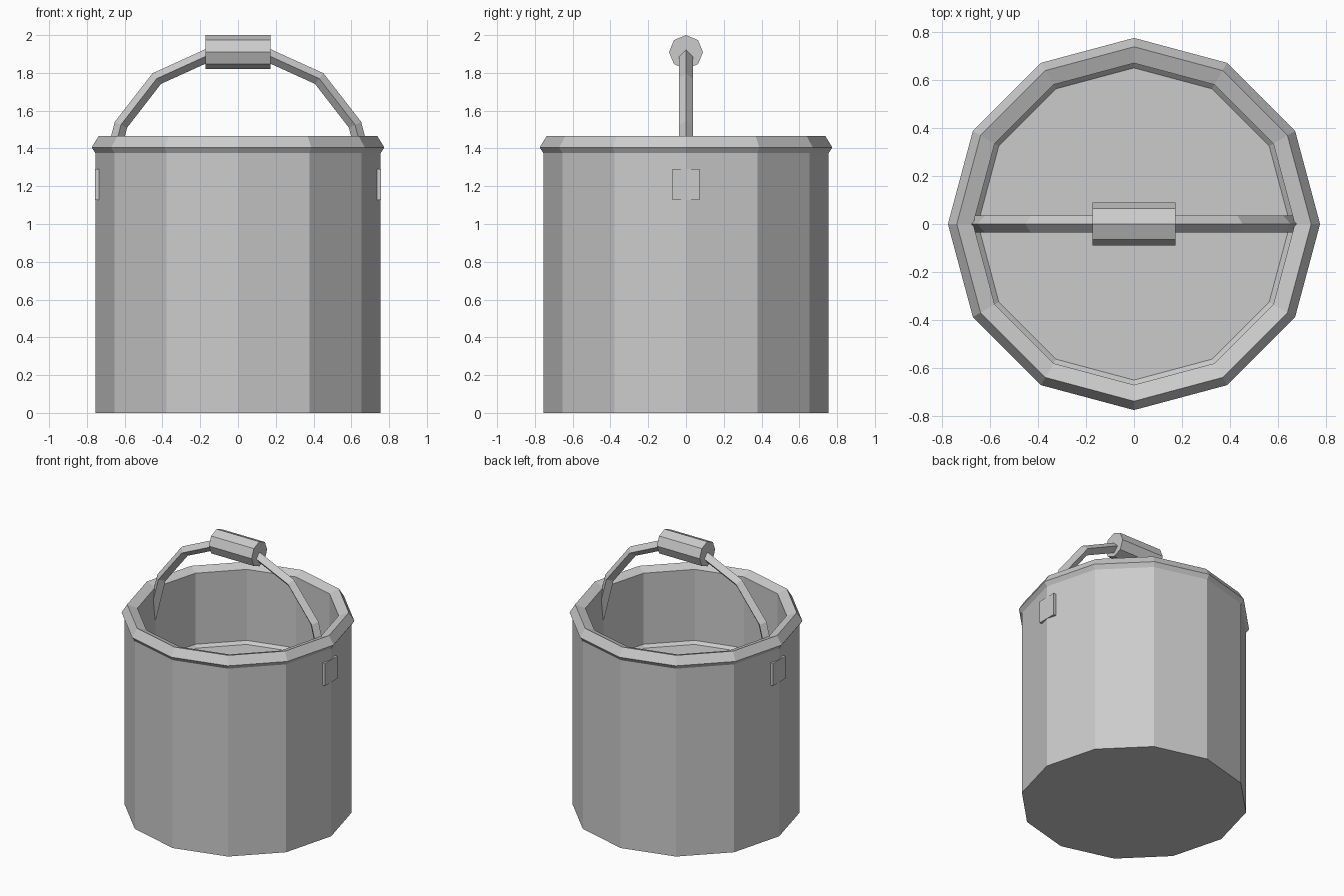
import bpy, bmesh, math
from mathutils import Vector

cube = bpy.data.objects.get("Cube")
if cube:
    bpy.data.objects.remove(cube)

# Plain grey metal for every part
metal = bpy.data.materials.new("grey_metal")
metal.use_nodes = True
GREY = (0.6, 0.6, 0.6, 1)
metal.diffuse_color = GREY
metal.node_tree.nodes["Principled BSDF"].inputs["Base Color"].default_value = GREY


def finish(bm, name):
    bmesh.ops.recalc_face_normals(bm, faces=bm.faces)
    mesh = bpy.data.meshes.new(name)
    bm.to_mesh(mesh)
    bm.free()
    mesh.materials.append(metal)
    obj = bpy.data.objects.new(name, mesh)
    bpy.context.collection.objects.link(obj)
    return obj


def loft(name, rings):
    """Skin a list of equal-sized rings of points and cap both ends."""
    bm = bmesh.new()
    loops = [[bm.verts.new(p) for p in ring] for ring in rings]
    for a, b in zip(loops, loops[1:]):
        for i in range(len(a)):
            j = (i + 1) % len(a)
            bm.faces.new((a[i], a[j], b[j], b[i]))
    bm.faces.new(loops[0])
    bm.faces.new(loops[-1])
    return finish(bm, name)


def circle(radius, sides):
    steps = [math.tau * i / sides for i in range(sides)]
    return [(radius * math.cos(a), radius * math.sin(a)) for a in steps]


# Bucket: outer wall, bevelled rim, inner wall and stepped floor
profile = [(0.755, 0), (0.755, 1.375), (0.775, 1.405), (0.738, 1.465),
           (0.67, 1.44), (0.67, 0.92), (0.65, 0.9)]
loft("bucket", [[(x, y, z) for x, y in circle(r, 12)] for r, z in profile])

# Bail: diamond-section rod following a faceted arch
half = [(0.7, 1.21), (0.62, 1.525), (0.43, 1.77), (0.17, 1.888)]
path = [Vector((-x, 0, z)) for x, z in half] + [Vector((x, 0, z)) for x, z in reversed(half)]
side = Vector((0, 1, 0))
rings = []
for i, point in enumerate(path):
    before = (point - path[max(i - 1, 0)]).normalized()
    after = (path[min(i + 1, len(path) - 1)] - point).normalized()
    normal = (before + after).normalized().cross(side)
    rings.append([point + side * u + normal * v for u, v in circle(0.036, 4)])
loft("bail_handle", rings)

# Octagonal grip at the top of the bail
loft("grip", [[(x, u, 1.91 + v) for u, v in circle(0.09, 8)] for x in (-0.173, 0.173)])

# Mounting lugs on both sides
for name, sign in (("left_lug", 1), ("right_lug", -1)):
    bm = bmesh.new()
    bmesh.ops.create_cube(bm, size=1)
    bmesh.ops.scale(bm, vec=(0.05, 0.144, 0.164), verts=bm.verts)
    bmesh.ops.translate(bm, vec=(sign * 0.731, 0, 1.21), verts=bm.verts)
    finish(bm, name)
